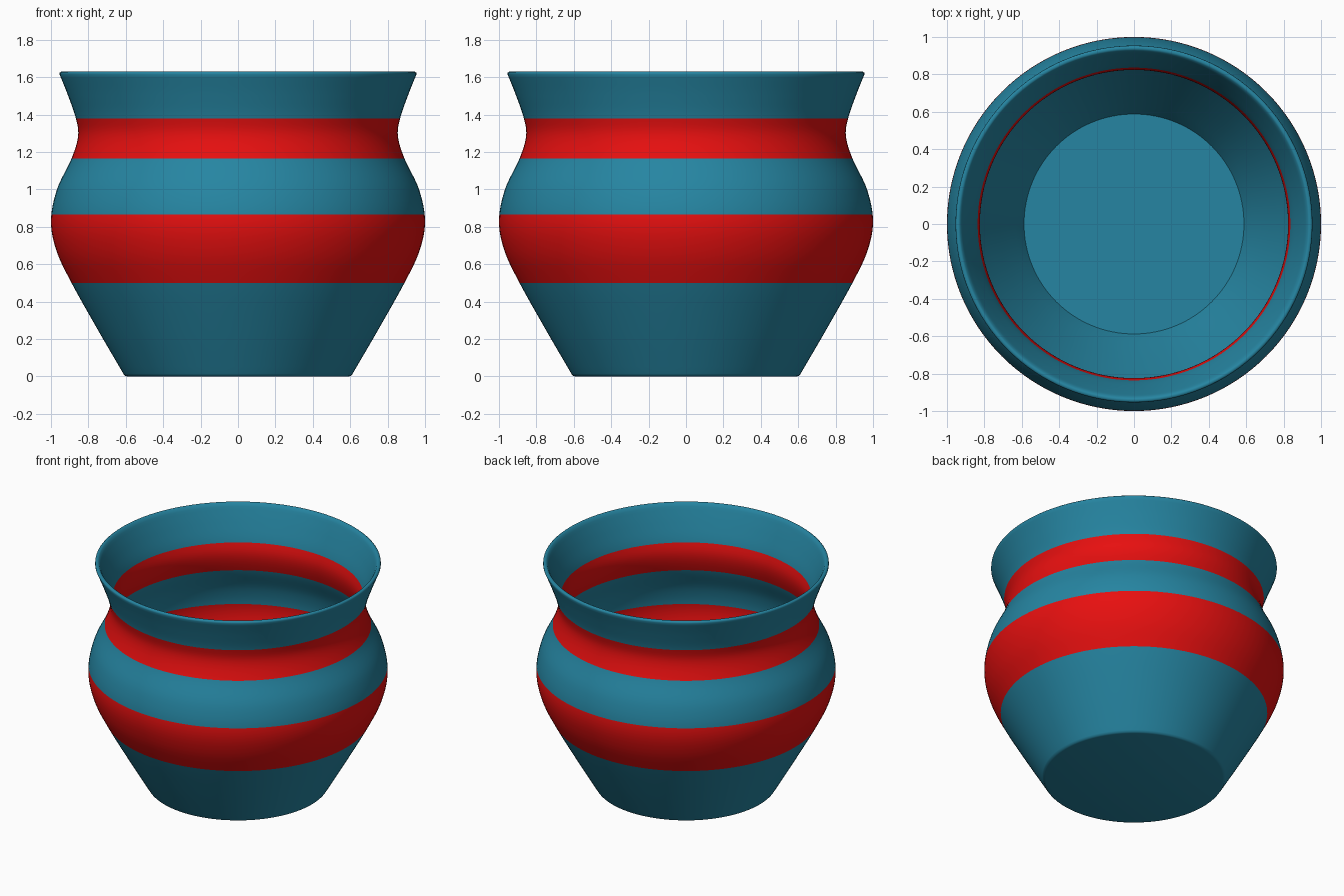
import bpy
import bmesh
from math import pi, radians
from mathutils import Vector

cube = bpy.data.objects.get("Cube")
if cube:
    bpy.data.objects.remove(cube, do_unlink=True)

WALL = 0.03
BANDS = [(0.5, 0.865), (1.165, 1.38)]


def material(name, rgb):
    mat = bpy.data.materials.new(name)
    mat.use_nodes = True
    mat.diffuse_color = (*rgb, 1)
    bsdf = mat.node_tree.nodes["Principled BSDF"]
    bsdf.inputs["Base Color"].default_value = (*rgb, 1)
    bsdf.inputs["Roughness"].default_value = 0.6
    return mat


def smooth_path(keys, steps=6):
    """Catmull-Rom curve through the key points."""
    pts = [Vector(k) for k in keys]
    pts = [2 * pts[0] - pts[1]] + pts + [2 * pts[-1] - pts[-2]]
    path = []
    for a, b, c, d in zip(pts, pts[1:], pts[2:], pts[3:]):
        for i in range(steps):
            t = i / steps
            path.append(0.5 * (2 * b + (c - a) * t + (2 * a - 5 * b + 4 * c - d) * t ** 2
                               + (3 * b - a - 3 * c + d) * t ** 3))
    return path + [pts[-2]]


def offset_inward(path, distance):
    """Parallel curve on the hollow side of the wall."""
    result = []
    for i, p in enumerate(path):
        t = (path[min(i + 1, len(path) - 1)] - path[max(i - 1, 0)]).normalized()
        result.append(p + Vector((-t.y, t.x)) * distance)
    return result


# Wall profile as (radius, height), foot to rim
outer = smooth_path([(0.613, 0.015), (0.75, 0.25), (0.89, 0.5), (0.97, 0.67), (1.0, 0.83),
                     (0.968, 1.0), (0.89, 1.165), (0.855, 1.285), (0.867, 1.38),
                     (0.908, 1.5), (0.954, 1.615)])
inner = [p for p in offset_inward(outer, WALL) if WALL + 0.01 < p.y < 1.618]
foot = [Vector(p) for p in ((0, 0), (0.592, 0), (0.606, 0.004))]
rim = [Vector(p) for p in ((0.953, 1.624), (0.946, 1.63), (0.936, 1.63), (0.929, 1.626))]
floor = [Vector(p) for p in ((0.588, WALL), (0, WALL))]
profile = foot + outer + rim + inner[::-1] + floor

# Lathe the closed profile around z
bm = bmesh.new()
verts = [bm.verts.new((p.x, 0, p.y)) for p in profile]
edges = [bm.edges.new(pair) for pair in zip(verts, verts[1:])]
bmesh.ops.spin(bm, geom=verts + edges, cent=(0, 0, 0), axis=(0, 0, 1),
               angle=2 * pi, steps=128, use_duplicate=False)
bmesh.ops.remove_doubles(bm, verts=bm.verts, dist=0.0005)

# Cut clean edges for the painted bands
for height in (h for band in BANDS for h in band):
    bmesh.ops.bisect_plane(bm, geom=bm.verts[:] + bm.edges[:] + bm.faces[:], dist=0.0005,
                           plane_co=(0, 0, height), plane_no=(0, 0, 1))
bmesh.ops.recalc_face_normals(bm, faces=bm.faces)
for face in bm.faces:
    z = face.calc_center_median().z
    face.material_index = int(any(low < z < high for low, high in BANDS))

mesh = bpy.data.meshes.new("pot")
bm.to_mesh(mesh)
bm.free()
mesh.materials.append(material("teal glaze", (0.019, 0.235, 0.36)))
mesh.materials.append(material("red band", (0.8, 0.005, 0.005)))
pot = bpy.data.objects.new("pot", mesh)
bpy.context.collection.objects.link(pot)

bpy.ops.object.select_all(action="DESELECT")
pot.select_set(True)
bpy.context.view_layer.objects.active = pot
bpy.ops.object.shade_smooth_by_angle(angle=radians(50))
